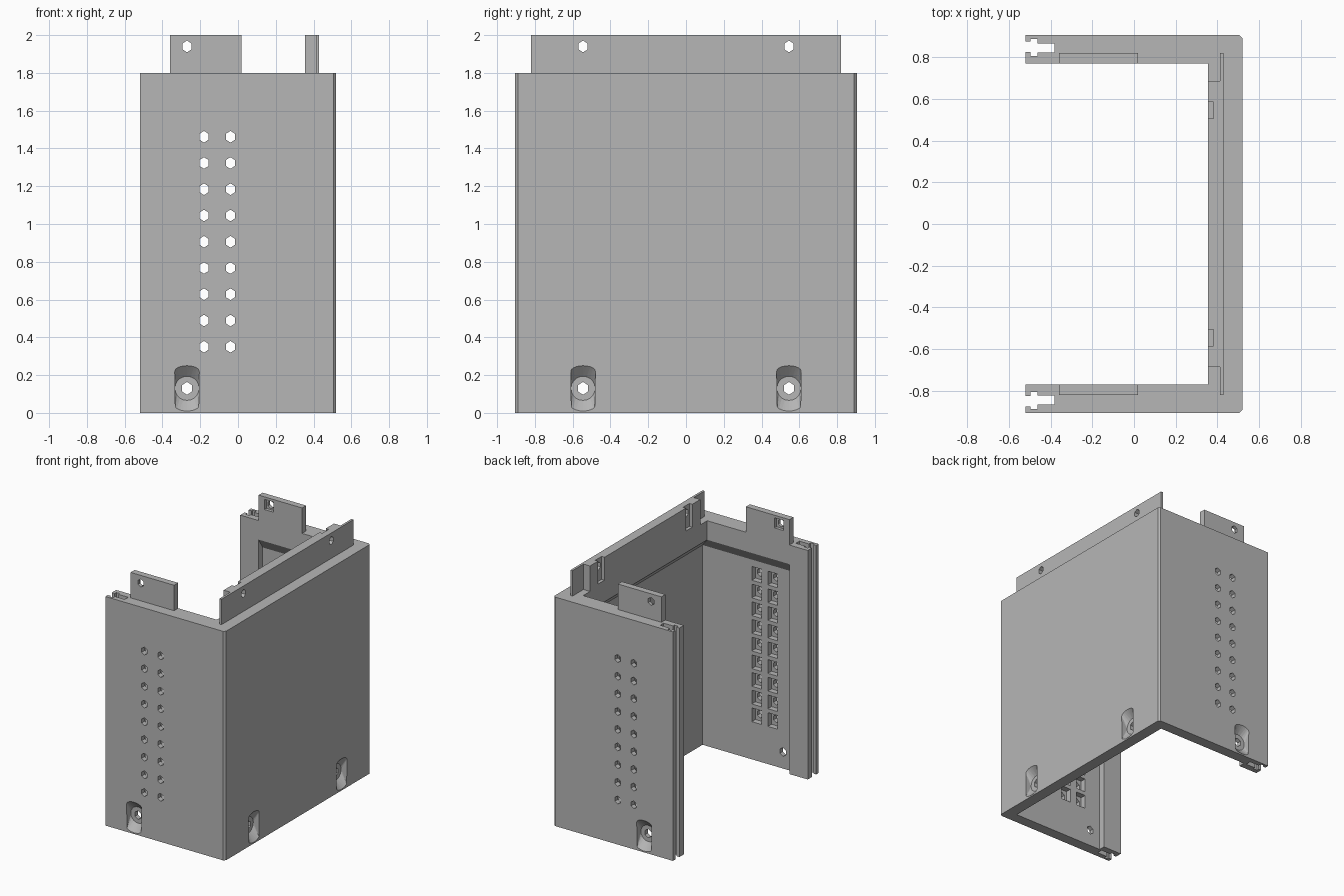
import bpy, bmesh
from math import sin, cos, pi

cube = bpy.data.objects.get("Cube")
if cube:
    bpy.data.objects.remove(cube, do_unlink=True)

grey = bpy.data.materials.new("plain grey")
grey.use_nodes = True
COLOUR = (0.47, 0.47, 0.47, 1)
grey.diffuse_color = COLOUR
grey.node_tree.nodes["Principled BSDF"].inputs["Base Color"].default_value = COLOUR

OUT_SIDE, IN_SIDE, OUT_BACK, IN_BACK = 0.905, 0.77, 0.52, 0.355
REC_SIDE, REC_BACK = 0.82, 0.43
WALL_TOP, TOP = 1.8, 2.0
SCREW_X, SCREW_Y, SCREW_Z, TAB_Z = -0.27, 0.545, 0.13, 1.94


def make_object(name, bm):
    bmesh.ops.recalc_face_normals(bm, faces=bm.faces[:])
    mesh = bpy.data.meshes.new(name)
    bm.to_mesh(mesh)
    bm.free()
    mesh.materials.append(grey)
    ob = bpy.data.objects.new(name, mesh)
    bpy.context.collection.objects.link(ob)
    return ob


def extrude_profile(name, outline, z0, z1):
    bm = bmesh.new()
    face = bm.faces.new([bm.verts.new((x, y, z0)) for x, y in outline])
    res = bmesh.ops.extrude_face_region(bm, geom=[face])
    top = [v for v in res["geom"] if isinstance(v, bmesh.types.BMVert)]
    bmesh.ops.translate(bm, verts=top, vec=(0, 0, z1 - z0))
    return make_object(name, bm)


def mirrored(half):
    return half + [(x, -y) for x, y in reversed(half)]


def hull(bm, pts):
    bmesh.ops.convex_hull(bm, input=[bm.verts.new(p) for p in pts])


def at(wall, u, d, z):
    # u runs along the wall, d is the distance out from the middle
    return (d, u, z) if wall == "right" else (u, wall * d, z)


def block(bm, wall, u, z, d0, d1, w, h):
    hull(bm, [at(wall, u + a * w, d, z + b * h)
              for d in (d0, d1) for a in (-1, 1) for b in (-1, 1)])


def ring(wall, u, d, z, ru, rz, n, stretch=0):
    pts = []
    for i in range(n):
        a = 2 * pi * i / n
        shift = stretch if sin(a) >= 0 else -stretch
        pts.append(at(wall, u + ru * cos(a), d, z + rz * sin(a) + shift))
    return pts


def hole(bm, wall, u, z, d0, d1, r=0.031):
    # six-sided hole standing on a point
    pts = []
    for d in (d0, d1):
        for i in range(6):
            a = pi / 6 + i * pi / 3
            pts.append(at(wall, u + 0.9 * r * cos(a), d, z + r * sin(a)))
    hull(bm, pts)


def cut(ob, bm):
    cutter = make_object("cutter", bm)
    cutter.hide_render = True
    mod = ob.modifiers.new("cut", "BOOLEAN")
    mod.operation, mod.solver, mod.object = "DIFFERENCE", "EXACT", cutter
    graph = bpy.context.evaluated_depsgraph_get()
    mesh = bpy.data.meshes.new_from_object(ob.evaluated_get(graph))
    ob.modifiers.clear()
    ob.data = mesh
    bpy.data.objects.remove(cutter, do_unlink=True)


# U-shaped shell with chamfered corners and cross-shaped slots in the wall ends
half = [(IN_BACK, IN_SIDE), (-0.52, IN_SIDE), (-0.52, 0.824), (-0.495, 0.824),
        (-0.495, 0.805), (-0.463, 0.805), (-0.463, 0.822), (-0.38, 0.822),
        (-0.38, 0.865), (-0.463, 0.865), (-0.463, 0.888), (-0.495, 0.888),
        (-0.495, 0.874), (-0.52, 0.874), (-0.52, OUT_SIDE),
        (OUT_BACK - 0.015, OUT_SIDE), (OUT_BACK, OUT_SIDE - 0.015)]
shell = extrude_profile("shell", mirrored(half), 0, WALL_TOP)

# Inner recess with a sloped underside to the top lip
bm = bmesh.new()
levels = [(-0.1, REC_BACK, REC_SIDE), (1.57, REC_BACK, REC_SIDE),
          (1.65, IN_BACK, IN_SIDE)]
hull(bm, [(x, s * y, z) for z, xb, y in levels for x in (-0.36, xb) for s in (-1, 1)])
cut(shell, bm)

# Screw recesses outside, vent pockets inside, nut slots above the right wall
VENTS = [(x, 0.35 + i * 0.139) for x in (-0.18, -0.04) for i in range(9)]
SCREWS = [(s, SCREW_X, OUT_SIDE) for s in (-1, 1)]
SCREWS += [("right", s * SCREW_Y, OUT_BACK) for s in (-1, 1)]
bm = bmesh.new()
for wall, u, d in SCREWS:
    pts = ring(wall, u, d - 0.05, SCREW_Z, 0.064, 0.064, 20)
    for out in (d, d + 0.03):
        pts += ring(wall, u, out, SCREW_Z, 0.065, 0.03, 20, 0.09)
    hull(bm, pts)
for s in (-1, 1):
    for x, z in VENTS:
        block(bm, s, x, z, REC_SIDE - 0.02, 0.865, 0.042, 0.054)
cut(shell, bm)

# Through holes in the shell
bm = bmesh.new()
for wall, u, d in SCREWS:
    hole(bm, wall, u, SCREW_Z, d - 0.2, d + 0.1, 0.034)
for s in (-1, 1):
    for x, z in VENTS:
        hole(bm, s, x, z, 0.75, 0.95)
cut(shell, bm)

# Side tabs with square nut pockets and screw holes
for s, name in ((-1, "front_tab"), (1, "rear_tab")):
    outline = [(-0.36, s * IN_SIDE), (0.018, s * IN_SIDE),
               (0.018, s * REC_SIDE), (-0.36, s * REC_SIDE)]
    tab = extrude_profile(name, outline, WALL_TOP, TOP)
    bm = bmesh.new()
    block(bm, s, SCREW_X, TAB_Z, 0.75, 0.795, 0.04, 0.04)
    cut(tab, bm)
    bm = bmesh.new()
    hole(bm, s, SCREW_X, TAB_Z, 0.7, 0.9)
    cut(tab, bm)

# Long right tab, thinner at both ends, with nut slots open at the top
right_tab = extrude_profile("right_tab", mirrored(
    [(IN_BACK, 0.685), (0.412, 0.685), (0.412, REC_SIDE), (REC_BACK, REC_SIDE)]),
    WALL_TOP, TOP)
bm = bmesh.new()
for s in (-1, 1):
    block(bm, "right", s * SCREW_Y, 1.92, 0.33, 0.38, 0.04, 0.1)
cut(right_tab, bm)
bm = bmesh.new()
for s in (-1, 1):
    hole(bm, "right", s * SCREW_Y, TAB_Z, 0.3, 0.5)
cut(right_tab, bm)
